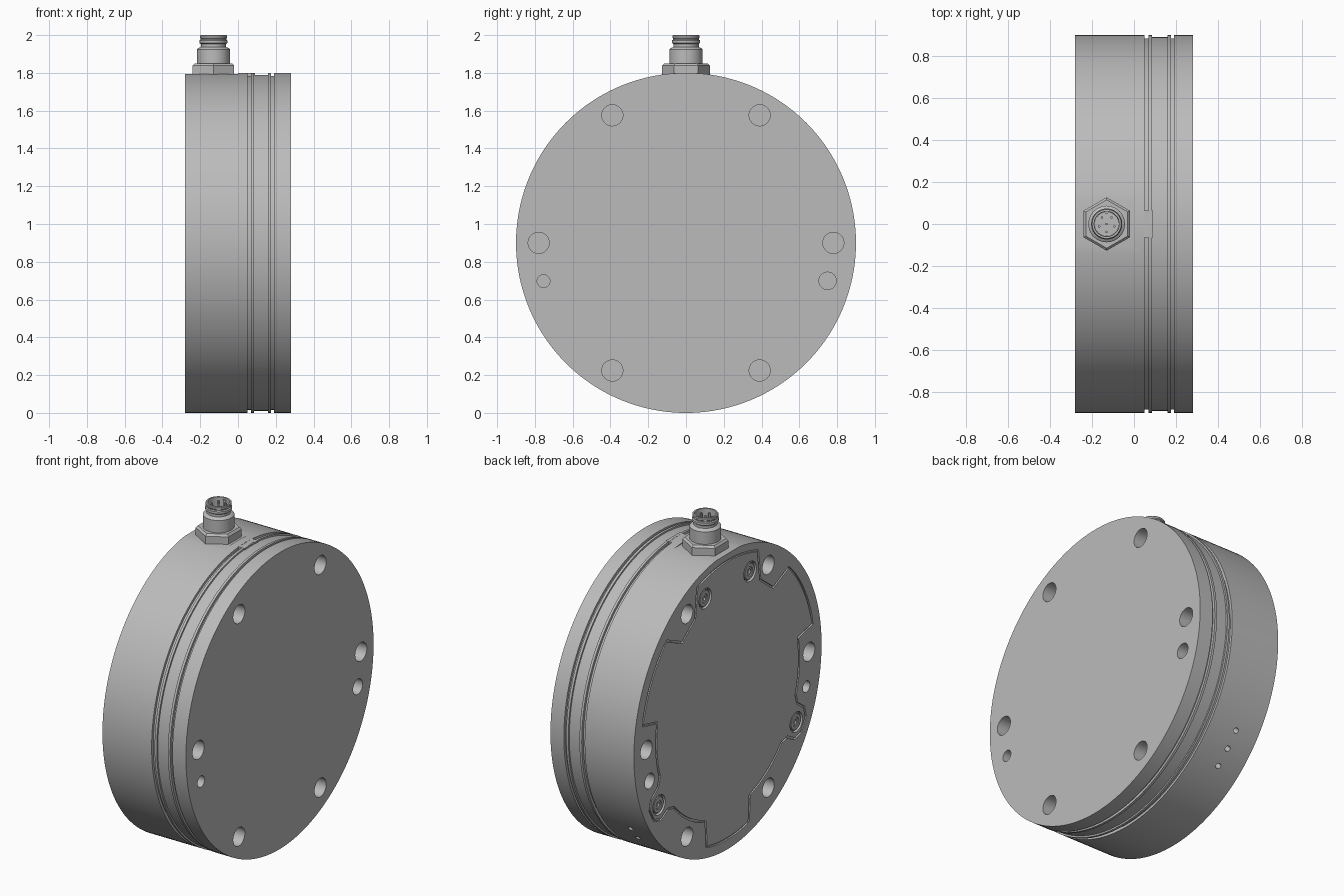
import bpy, bmesh
from math import sin, cos, pi, radians
from mathutils import Vector, Matrix

if "Cube" in bpy.data.objects:
    bpy.data.objects.remove(bpy.data.objects["Cube"], do_unlink=True)

metal = bpy.data.materials.new("grey_metal")
metal.use_nodes = True
GREY = (0.5, 0.5, 0.5, 1)
metal.diffuse_color = GREY
for node in metal.node_tree.nodes:
    if node.type == 'BSDF_PRINCIPLED':
        node.inputs["Base Color"].default_value = GREY

CENTRE, RADIUS, HALF = 0.9, 0.9, 0.28


def make(name, bm):
    bmesh.ops.recalc_face_normals(bm, faces=bm.faces[:])
    mesh = bpy.data.meshes.new(name)
    bm.to_mesh(mesh)
    bm.free()
    mesh.materials.append(metal)
    obj = bpy.data.objects.new(name, mesh)
    bpy.context.scene.collection.objects.link(obj)
    return obj


def smooth(obj):
    bpy.ops.object.select_all(action='DESELECT')
    bpy.context.view_layer.objects.active = obj
    obj.select_set(True)
    bpy.ops.object.shade_smooth_by_angle(angle=radians(30))


def lathe(name, profile, steps, matrix):
    """Revolve (radius, height) points about z, cap both ends."""
    bm = bmesh.new()
    verts = [bm.verts.new((r, 0, h)) for r, h in profile]
    edges = [bm.edges.new(pair) for pair in zip(verts, verts[1:])]
    bmesh.ops.spin(bm, geom=verts + edges, cent=(0, 0, 0), axis=(0, 0, 1),
                   angle=2 * pi, steps=steps)
    bmesh.ops.remove_doubles(bm, verts=bm.verts[:], dist=0.0002)
    rims = [e for e in bm.edges if e.is_boundary]
    bmesh.ops.holes_fill(bm, edges=rims, sides=0)
    bm.transform(matrix)
    return make(name, bm)


def rod(bm, start, end, radius, segments=32):
    start, end = Vector(start), Vector(end)
    axis = end - start
    turn = axis.to_track_quat('Z', 'Y').to_matrix().to_4x4()
    bmesh.ops.create_cone(bm, cap_ends=True, segments=segments, radius1=radius,
                          radius2=radius, depth=axis.length,
                          matrix=Matrix.Translation((start + end) / 2) @ turn)


def box(bm, low, high):
    low, high = Vector(low), Vector(high)
    bmesh.ops.create_cube(bm, size=1, matrix=Matrix.Translation((low + high) / 2)
                          @ Matrix.Diagonal((*(high - low), 1)))


def polar(x, degrees, r):
    """Point on the disc; the angle runs from the top towards +y."""
    a = radians(degrees)
    return Vector((x, r * sin(a), CENTRE + r * cos(a)))


# Round body with ribs and grooves on the rim
body_profile = [(0.9, -HALF), (0.9, 0.05), (0.884, 0.05), (0.884, 0.07),
                (0.9, 0.07), (0.9, 0.085), (0.89, 0.085), (0.89, 0.16),
                (0.9, 0.16), (0.9, 0.175), (0.884, 0.175), (0.884, 0.19),
                (0.9, 0.19), (0.9, HALF)]
body = lathe("body", body_profile, 160,
             Matrix.Translation((0, 0, CENTRE)) @ Matrix.Rotation(pi / 2, 4, 'Y'))

# Mounting and pin holes, blind from both faces
cut = bmesh.new()
holes = [(a, 0.78, 0.056) for a in range(30, 360, 60)]
holes += [(105, 0.776, 0.046), (-105, 0.781, 0.034)]
for angle, r, size in holes:
    for side in (-1, 1):
        rod(cut, polar(side * 0.3, angle, r), polar(side * 0.08, angle, r), size)

# Small radial holes in the rim
for angle in (127, 134, 141):
    rod(cut, polar(-0.13, angle, 0.95), polar(-0.13, angle, 0.82), 0.016, 16)

# Flat seat under the connector
box(cut, (-0.4, -0.2, 1.793), (0.0, 0.2, 1.95))

# Screw recesses in the cover
screws = [(s * a, r) for s in (-1, 1) for a, r in ((17, 0.735), (120, 0.76))]
for angle, r in screws:
    rod(cut, polar(-0.3, angle, r), polar(-0.262, angle, r), 0.06)

# Cover seam: half an outline as (angle, radius), then mirrored
keys = [(0, 0.85), (20, 0.85), (27, 0.69), (40, 0.68), (45, 0.83), (79, 0.83),
        (79.5, 0.685), (108, 0.685), (112, 0.72), (113.5, 0.8), (117, 0.84),
        (123, 0.84), (126.5, 0.8), (127.5, 0.72), (131, 0.685), (162, 0.685),
        (166, 0.835), (180, 0.835)]
half = []
for (a0, r0), (a1, r1) in zip(keys, keys[1:]):
    n = max(1, round((a1 - a0) / 3)) if r0 == r1 else 1
    half += [(a0 + (a1 - a0) * i / n, r0 + (r1 - r0) * i / n) for i in range(n)]
outline = half + [keys[-1]] + [(-a, r) for a, r in reversed(half[1:])]
path = [polar(-HALF, a, r) for a, r in outline]
rings = []
for i, p in enumerate(path):
    tangent = (path[(i + 1) % len(path)] - path[i - 1]).normalized()
    side = tangent.cross(Vector((1, 0, 0))) * 0.006
    depth = Vector((0.01, 0, 0))
    rings.append([cut.verts.new(q) for q in (p - side - depth, p + side - depth,
                                             p + side + depth, p - side + depth)])
for i, ring in enumerate(rings):
    before = rings[i - 1]
    for k in range(4):
        j = (k + 1) % 4
        cut.faces.new((before[k], before[j], ring[j], ring[k]))


def subtract(target, cutter):
    cutter.hide_render = True
    mod = target.modifiers.new("cut", 'BOOLEAN')
    mod.operation, mod.solver, mod.object = 'DIFFERENCE', 'EXACT', cutter
    bpy.context.view_layer.update()
    graph = bpy.context.evaluated_depsgraph_get()
    mesh = bpy.data.meshes.new_from_object(target.evaluated_get(graph))
    target.modifiers.clear()
    target.data = mesh
    bpy.data.objects.remove(cutter, do_unlink=True)


subtract(body, make("body_cutter", cut))
smooth(body)

# Bridge that interrupts the rim groove beside the connector
bm = bmesh.new()
box(bm, (0.045, -0.065, 1.75), (0.09, 0.065, 1.7985))
make("groove_bridge", bm)

# Cover screws with hexagonal sockets
for number, (angle, r) in enumerate(screws):
    spot = polar(-0.262, angle, r)
    turn = Matrix.Translation(spot) @ Matrix.Rotation(-pi / 2, 4, 'Y')
    smooth(lathe(f"cover_screw_{number + 1}",
                 [(0.05, -0.004), (0.05, 0.012), (0.046, 0.015), (0.028, 0.015),
                  (0.025, 0.011), (0.014, 0.011), (0.014, 0.002)], 24, turn))

# Connector: hexagonal base, stepped hollow barrel, key and pins
PLUG = Matrix.Translation((-0.13, 0, 0))
lathe("connector_nut", [(0.127, 1.78), (0.127, 1.838), (0.115, 1.85)], 6,
      PLUG @ Matrix.Rotation(pi / 6, 4, 'Z'))
smooth(lathe("connector_barrel",
             [(0.087, 1.84), (0.087, 1.925), (0.08, 1.932), (0.066, 1.937),
              (0.066, 1.952), (0.074, 1.958), (0.074, 1.972), (0.068, 1.976),
              (0.068, 1.982), (0.072, 1.986), (0.072, 1.996), (0.069, 2.0),
              (0.06, 2.0), (0.058, 1.93)], 48, PLUG))

bm = bmesh.new()
spots = [(0, 0)] + [(0.038 * sin(pi + i * 2 * pi / 5), 0.038 * cos(pi + i * 2 * pi / 5))
                    for i in range(5)]
for x, y in spots:
    rod(bm, (x - 0.13, y, 1.92), (x - 0.13, y, 1.985), 0.006, 12)
smooth(make("connector_pins", bm))

bm = bmesh.new()
rod(bm, (-0.13, 0.058, 1.92), (-0.13, 0.058, 1.99), 0.01, 16)
smooth(make("connector_key", bm))
